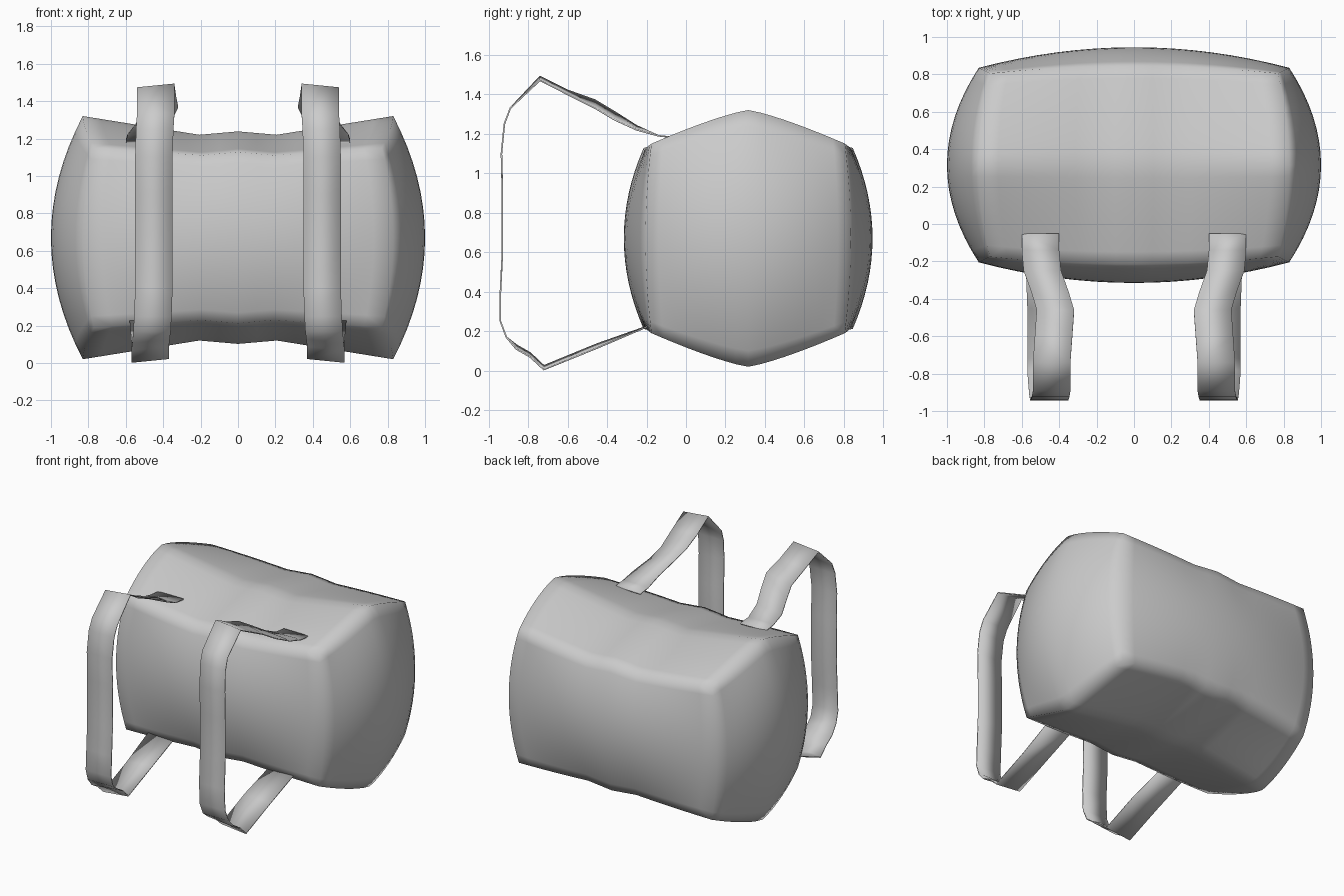
import bpy
import bmesh
import math

cube = bpy.data.objects.get("Cube")
if cube:
    bpy.data.objects.remove(cube, do_unlink=True)

grey = bpy.data.materials.new("grey_fabric")
grey.use_nodes = True
grey.diffuse_color = (0.6, 0.6, 0.6, 1)
grey.node_tree.nodes["Principled BSDF"].inputs["Base Color"].default_value = (0.6, 0.6, 0.6, 1)


def add_object(name, bm):
    mesh = bpy.data.meshes.new(name)
    bm.to_mesh(mesh)
    bm.free()
    mesh.materials.append(grey)
    obj = bpy.data.objects.new(name, mesh)
    bpy.context.collection.objects.link(obj)
    return obj


def bulge(corner, edge_a, edge_b, face, a, b):
    """Blend half extents from a box corner (a=b=0) to a face centre (a=b=1)."""
    return (corner * (1 - a) * (1 - b) + edge_a * a * (1 - b)
            + edge_b * (1 - a) * b + face * a * b)


# Padded bag body: a subdivided box with bulging ends and sides, and a sagging ridge
bm = bmesh.new()
bmesh.ops.create_cube(bm, size=2)
bmesh.ops.subdivide_edges(bm, edges=bm.edges[:], cuts=15, use_grid_fill=True)
for v in bm.verts:
    u, d, w = v.co
    a, b, c = 1 - u * u, 1 - d * d, 1 - w * w
    sag = min(1, (1 - abs(u)) / 0.75)
    ridge = 1 - abs(d) ** 1.25
    centre_lift = 0.018 * max(0, 1 - abs(u) * 4)
    x = u * bulge(0.77, 0.83, 0.83, 1.0, b, c)
    y = d * bulge(0.49, 0.53, 0.52, 0.63, a, c)
    z = w * (bulge(0.48, 0.44, 0.65, 0.55, sag, ridge) + centre_lift)
    v.co = (x, y + 0.315, z + 0.67)
body = add_object("bag_body", bm)
for poly in body.data.polygons:
    poly.use_smooth = True

# Shoulder strap centre line: x, y, z and the rise of the inner edge
STRAP = [
    (0.50, -0.05, 1.18, 0), (0.50, -0.14, 1.19, 0), (0.49, -0.25, 1.23, 0.01),
    (0.45, -0.36, 1.29, 0.02), (0.42, -0.46, 1.35, 0.02), (0.43, -0.60, 1.41, 0.01),
    (0.44, -0.74, 1.48, 0.01), (0.44, -0.89, 1.33, 0), (0.445, -0.92, 1.25, 0),
    (0.45, -0.935, 1.1, 0), (0.45, -0.93, 0.9, 0), (0.45, -0.93, 0.6, 0),
    (0.45, -0.94, 0.4, 0), (0.455, -0.94, 0.25, 0), (0.46, -0.91, 0.17, 0),
    (0.465, -0.86, 0.12, 0.01), (0.47, -0.79, 0.08, 0.01), (0.47, -0.72, 0.015, 0.01),
    (0.47, -0.45, 0.125, 0.01), (0.48, -0.18, 0.23, 0),
]


def make_strap(name, side):
    bm = bmesh.new()
    rows = []
    for x, y, z, rise in STRAP:
        rows.append([bm.verts.new((side * (x - k * 0.1), y, z + k * rise)) for k in (-1, 1)])
    for r, s in zip(rows, rows[1:]):
        bm.faces.new((r[0], r[1], s[1], s[0]))
    bmesh.ops.recalc_face_normals(bm, faces=bm.faces[:])
    strap = add_object(name, bm)
    solid = strap.modifiers.new("thickness", "SOLIDIFY")
    solid.thickness = 0.008
    solid.offset = 0
    bpy.ops.object.select_all(action="DESELECT")
    strap.select_set(True)
    bpy.context.view_layer.objects.active = strap
    bpy.ops.object.shade_smooth_by_angle(angle=math.radians(35))


make_strap("left_strap", 1)
make_strap("right_strap", -1)
